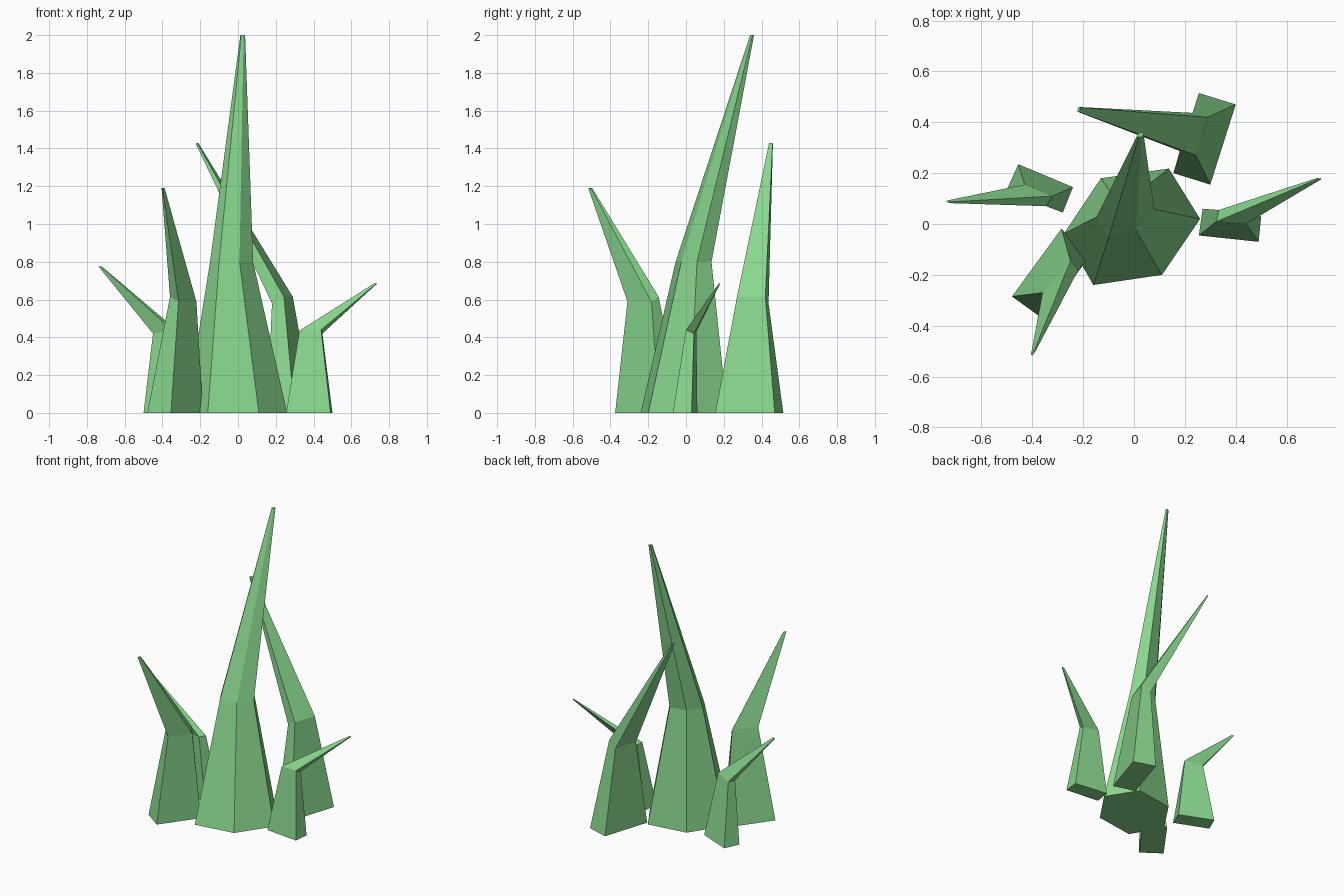
import bpy
import bmesh
from mathutils import Vector

green = bpy.data.materials.new("leaf_green")
green.diffuse_color = (0.25, 0.68, 0.27, 1.0)


def blade(name, base, bend, tip, tip_scale=0.12):
    """Tapered blade: ground outline -> bend outline -> tiny copy of it at the tip."""
    middle = sum((Vector(p) for p in bend), Vector()) / len(bend)
    rings = [
        [Vector((x, y, 0)) for x, y in base],
        [Vector(p) for p in bend],
        [Vector(tip) + (Vector(p) - middle) * tip_scale for p in bend],
    ]
    bm = bmesh.new()
    loops = [[bm.verts.new(p) for p in ring] for ring in rings]
    n = len(base)
    for low, high in zip(loops, loops[1:]):
        for i in range(n):
            j = (i + 1) % n
            bm.faces.new((low[i], low[j], high[j], high[i]))
    bm.faces.new(loops[0][::-1])
    bm.faces.new(loops[-1])
    bmesh.ops.recalc_face_normals(bm, faces=bm.faces)
    mesh = bpy.data.meshes.new(name)
    bm.to_mesh(mesh)
    bm.free()
    mesh.materials.append(green)
    bpy.context.collection.objects.link(bpy.data.objects.new(name, mesh))


# Tall six-sided blade in the middle
blade("centre_blade",
      [(-0.16, -0.24), (0.11, -0.20), (0.26, 0.02),
       (0.137, 0.218), (-0.13, 0.18), (-0.275, -0.037)],
      [(-0.10, -0.055, 0.8), (0.008, -0.025, 0.8), (0.08, 0.058, 0.8),
       (0.03, 0.135, 0.8), (-0.08, 0.108, 0.8), (-0.148, 0.027, 0.8)],
      (0.025, 0.35, 2.0), 0.11)

# Four-sided blades around it
blade("right_blade",
      [(0.27, 0.06), (0.255, -0.045), (0.49, -0.07), (0.50, 0.03)],
      [(0.333, 0.055, 0.43), (0.325, 0.01, 0.435),
       (0.44, 0.0, 0.44), (0.447, 0.042, 0.42)],
      (0.728, 0.178, 0.685))

blade("back_blade",
      [(0.255, 0.515), (0.40, 0.47), (0.30, 0.155), (0.155, 0.20)],
      [(0.23, 0.437, 0.58), (0.29, 0.42, 0.615),
       (0.243, 0.27, 0.615), (0.18, 0.287, 0.58)],
      (-0.217, 0.45, 1.427))

blade("left_blade",
      [(-0.455, 0.235), (-0.24, 0.145), (-0.28, 0.045), (-0.50, 0.135)],
      [(-0.43, 0.155, 0.42), (-0.32, 0.11, 0.435),
       (-0.345, 0.07, 0.435), (-0.45, 0.11, 0.42)],
      (-0.73, 0.087, 0.775))

blade("front_left_blade",
      [(-0.48, -0.285), (-0.355, -0.375), (-0.185, -0.14), (-0.285, -0.018)],
      [(-0.36, -0.27, 0.615), (-0.315, -0.31, 0.59),
       (-0.22, -0.183, 0.588), (-0.25, -0.145, 0.615)],
      (-0.396, -0.507, 1.19))
